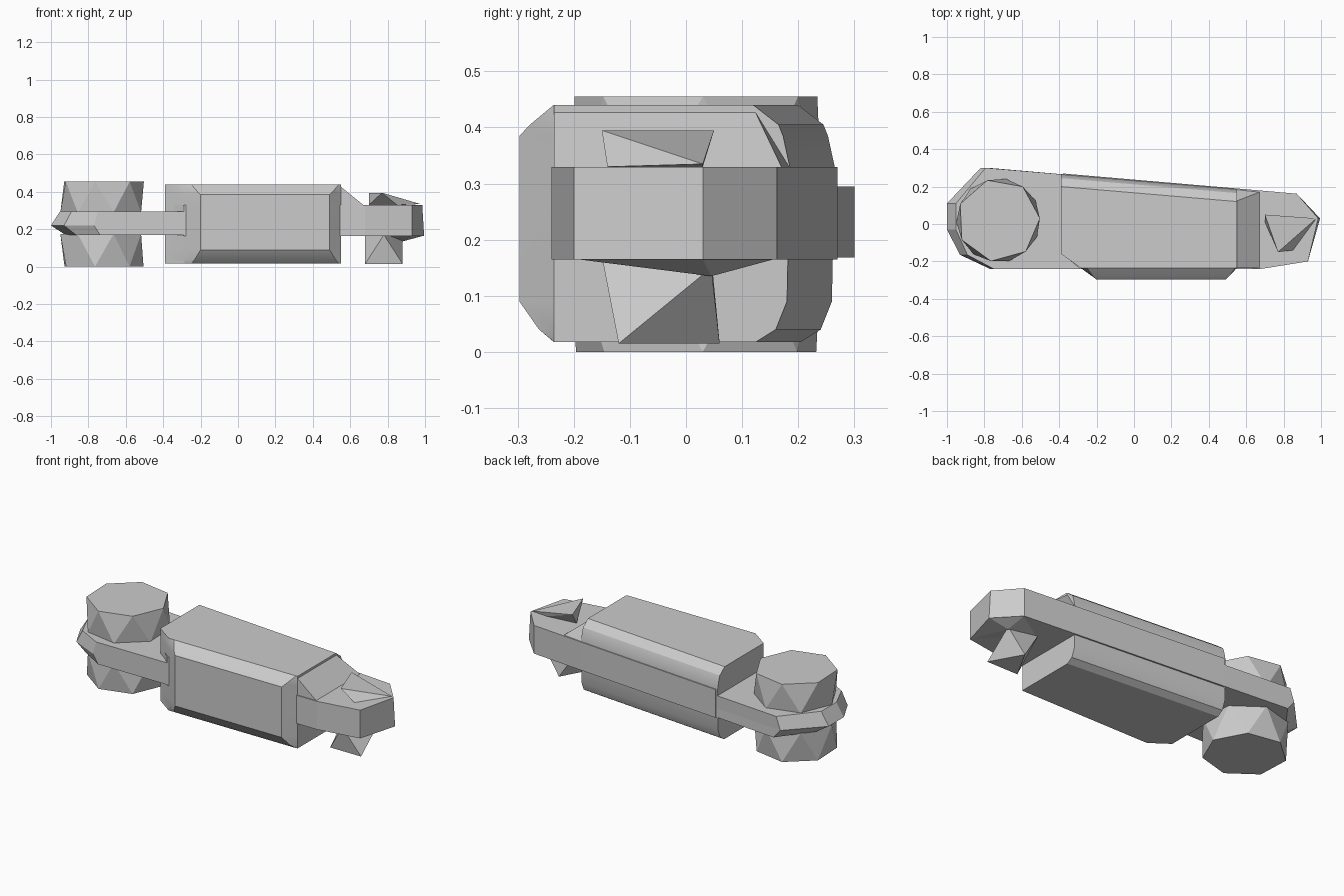
import bpy, bmesh, math

cube = bpy.data.objects.get("Cube")
if cube:
    bpy.data.objects.remove(cube, do_unlink=True)

grey = bpy.data.materials.new("plain grey")
grey.use_nodes = True
grey.diffuse_color = (0.6, 0.6, 0.6, 1)
grey.node_tree.nodes["Principled BSDF"].inputs["Base Color"].default_value = (0.6, 0.6, 0.6, 1)


def finish(name, bm, smooth=False):
    bmesh.ops.recalc_face_normals(bm, faces=bm.faces)
    mesh = bpy.data.meshes.new(name)
    bm.to_mesh(mesh)
    bm.free()
    mesh.materials.append(grey)
    ob = bpy.data.objects.new(name, mesh)
    bpy.context.collection.objects.link(ob)
    if smooth:
        bpy.ops.object.select_all(action='DESELECT')
        ob.select_set(True)
        bpy.context.view_layer.objects.active = ob
        bpy.ops.object.shade_smooth_by_angle(angle=math.radians(25))
    return ob


def loft(name, rings, smooth=False):
    """Skin a stack of equal-length rings and cap both ends."""
    bm = bmesh.new()
    loops = [[bm.verts.new(p) for p in ring] for ring in rings]
    n = len(loops[0])
    for low, high in zip(loops, loops[1:]):
        for i in range(n):
            j = (i + 1) % n
            bm.faces.new((low[i], low[j], high[j], high[i]))
    bm.faces.new(loops[0][::-1])
    bm.faces.new(loops[-1])
    return finish(name, bm, smooth)


def hull(name, points):
    """Faceted convex lump around a few points."""
    bm = bmesh.new()
    for p in points:
        bm.verts.new(p)
    bmesh.ops.convex_hull(bm, input=bm.verts)
    return finish(name, bm)


def at(z, outline):
    return [(x, y, z) for x, y in outline]


# Main body: a long block, chamfered at the front and tapering along the back
def body_ring(z, back, front, inset):
    return at(z, [(-0.39, 0.265 - back), (0.55, 0.185 - back), (0.55, -0.235),
                  (0.49 + inset, -front), (-0.2 - inset, -front),
                  (-0.285, -0.235), (-0.39, -0.16)])


loft("main_body", [
    body_ring(0.018, 0.06, 0.236, 0.05),
    body_ring(0.04, 0.025, 0.262, 0.03),
    body_ring(0.09, 0.005, 0.297, 0),
    body_ring(0.33, 0, 0.297, 0),
    body_ring(0.385, 0.012, 0.297, 0),
    body_ring(0.405, 0.02, 0.278, 0.02),
    body_ring(0.44, 0.065, 0.236, 0.05)], smooth=True)


# Left plate with a pointed rim around the outer end
def left_ring(z, inset):
    s = 1 - inset
    rim = [(-0.82, 0.3), (-1, 0.11), (-1, -0.03), (-0.93, -0.165), (-0.77, -0.24)]
    rim = [(-0.6 + (x + 0.6) * s, y) for x, y in rim]
    return at(z, [(-0.29, -0.24), (-0.29, 0.258)] + rim)


loft("left_plate", [left_ring(0.168, 0.2), left_ring(0.22, 0), left_ring(0.295, 0.12)])

# Right plate, thicker, with a raised ridge at the body joint
end_outline = [(-0.29, -0.24), (0.68, -0.24), (0.93, -0.2), (0.995, 0.03),
               (0.87, 0.162), (0.55, 0.19), (-0.38, 0.27), (-0.38, -0.16)]
loft("right_plate", [at(0.165, end_outline),
                     at(0.33, [(min(x, 0.985), y) for x, y in end_outline])])
hull("body_joint", [(0.54, 0.185, 0.33), (0.54, -0.235, 0.33), (0.54, 0.12, 0.435),
                    (0.54, -0.235, 0.435), (0.67, -0.235, 0.33), (0.67, 0.17, 0.33)])
hull("end_underside", [(0.93, -0.2, 0.166), (0.995, 0.03, 0.166), (0.87, 0.16, 0.166),
                       (0.68, 0.04, 0.166), (0.88, 0.045, 0.135)])


# Left knob: faceted drums above and below the plate, twisted between rings
def ring(z, turn, radius):
    return [(-0.725 + radius * math.cos(a), 0.02 + radius * math.sin(a), z)
            for a in (math.tau * (i + turn) / 7 for i in range(7))]


hull("knob_top", ring(0.455, 0.05, 0.222) + ring(0.29, 0.55, 0.225))
hull("knob_bottom", ring(0, 0.05, 0.22) + ring(0.175, 0.55, 0.225))

# Right pin: twisted triangular foot below and a wedge above
hull("pin_foot", [(0.68, -0.12, 0.015), (0.88, -0.12, 0.015), (0.78, 0.06, 0.015),
                  (0.78, -0.15, 0.17), (0.88, 0.045, 0.15), (0.68, 0.045, 0.17)])
hull("pin_wedge", [(0.7, 0.05, 0.395), (0.77, -0.15, 0.395), (0.975, 0.03, 0.335),
                   (0.7, 0.01, 0.33), (0.85, -0.14, 0.33), (0.88, 0.03, 0.33)])
